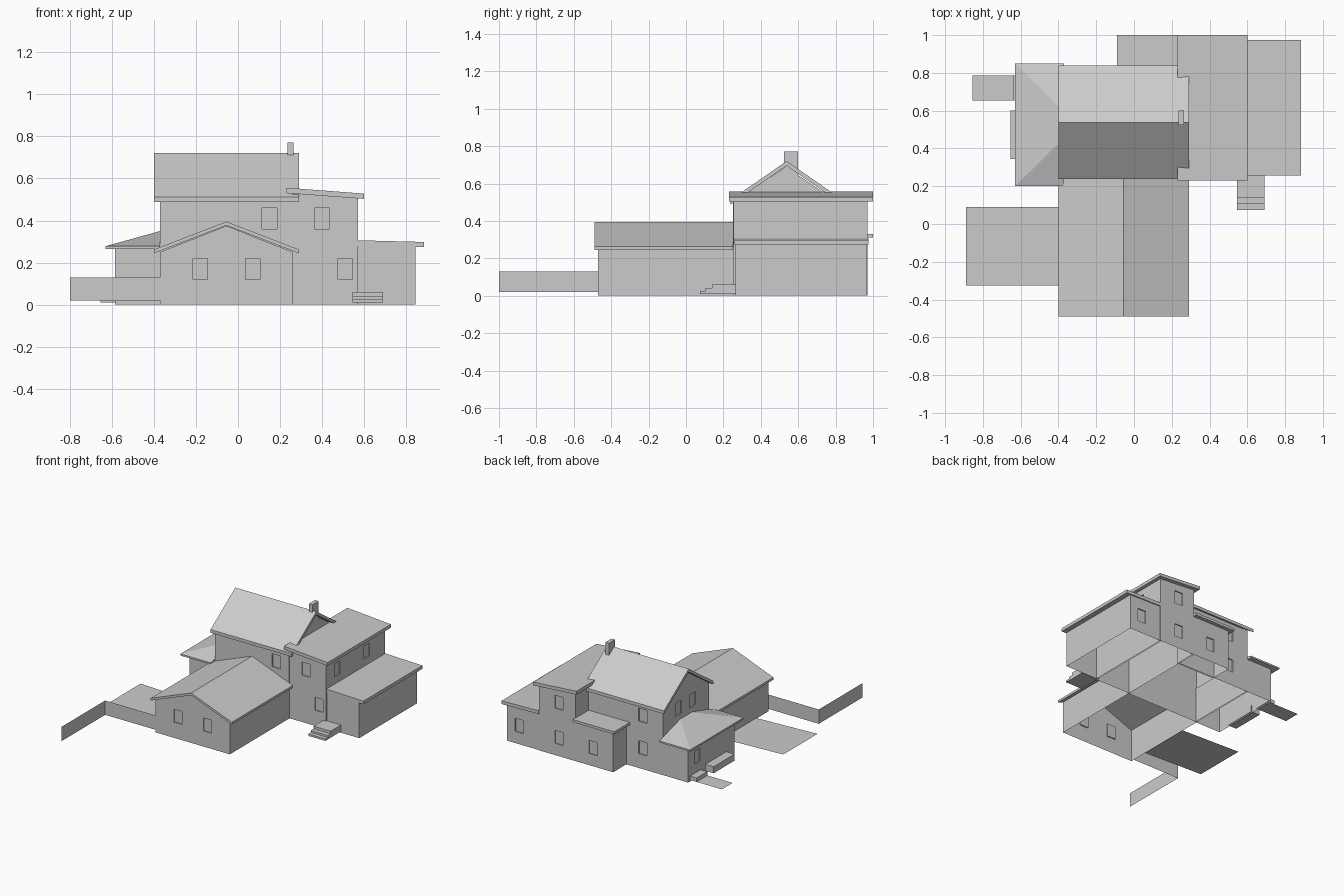
import bpy, bmesh
from mathutils import Vector

if "Cube" in bpy.data.objects:
    bpy.data.objects.remove(bpy.data.objects["Cube"])

grey = bpy.data.materials.new("plain grey")
grey.use_nodes = True
grey.diffuse_color = (0.6, 0.6, 0.6, 1)
grey.node_tree.nodes["Principled BSDF"].inputs["Base Color"].default_value = (0.6, 0.6, 0.6, 1)


def finish(name, bm):
    bmesh.ops.recalc_face_normals(bm, faces=bm.faces)
    mesh = bpy.data.meshes.new(name)
    bm.to_mesh(mesh)
    bm.free()
    mesh.materials.append(grey)
    obj = bpy.data.objects.new(name, mesh)
    bpy.context.collection.objects.link(obj)
    return obj


def prism(name, profile, start, end, along="y"):
    """Extrude a (side, height) profile along x or y."""
    bm = bmesh.new()
    place = (lambda s, z: (s, start, z)) if along == "y" else (lambda s, z: (start, s, z))
    face = bm.faces.new([bm.verts.new(place(s, z)) for s, z in profile])
    out = bmesh.ops.extrude_face_region(bm, geom=[face])
    shift = Vector((0, end - start, 0) if along == "y" else (end - start, 0, 0))
    moved = [g for g in out["geom"] if isinstance(g, bmesh.types.BMVert)]
    bmesh.ops.translate(bm, verts=moved, vec=shift)
    return finish(name, bm)


def box(name, x0, x1, y0, y1, z0, z1):
    return prism(name, [(x0, z0), (x1, z0), (x1, z1), (x0, z1)], y0, y1)


def sheet(name, corners):
    bm = bmesh.new()
    bm.faces.new([bm.verts.new(c) for c in corners])
    return finish(name, bm)


def gable_roof(name, mid, half, ridge, eave, thick, start, end, along):
    prism(name, [(mid - half, eave - thick), (mid - half, eave), (mid, ridge),
                 (mid + half, eave), (mid + half, eave - thick), (mid, ridge - thick)],
          start, end, along)


def open_shell(obj, windows=()):
    """Cut shallow window recesses, then leave only the upright walls."""
    depth = 0.008
    for side, a, u, z in windows:
        w, h = 0.035, 0.05
        if side == "x":
            cutter = box("window_cutter", a - depth, a + depth, u - w, u + w, z - h, z + h)
        else:
            cutter = box("window_cutter", u - w, u + w, a - depth, a + depth, z - h, z + h)
        mod = obj.modifiers.new("window", "BOOLEAN")
        mod.operation, mod.solver, mod.object = "DIFFERENCE", "EXACT", cutter
        bpy.context.view_layer.objects.active = obj
        bpy.ops.object.modifier_apply(modifier=mod.name)
        bpy.data.objects.remove(cutter)
    bm = bmesh.new()
    bm.from_mesh(obj.data)
    lids = [f for f in bm.faces if abs(f.normal.z) > 0.2 and f.calc_area() > 0.01]
    bmesh.ops.delete(bm, geom=lids, context="FACES")
    bm.to_mesh(obj.data)
    bm.free()


# Garage with a front gable
garage = prism("garage_walls", [(-0.37, 0), (0.26, 0), (0.26, 0.25), (-0.055, 0.375), (-0.37, 0.25)],
               -0.47, 0.255)
open_shell(garage, [("y", -0.47, -0.18, 0.17), ("y", -0.47, 0.07, 0.17)])
gable_roof("garage_roof", -0.055, 0.345, 0.395, 0.262, 0.018, -0.49, 0.25, "y")

# Main two-storey block with a ridge from side to side
main = prism("main_walls", [(0.25, 0), (0.81, 0), (0.81, 0.5), (0.535, 0.69), (0.25, 0.5)],
             -0.37, 0.26, "x")
open_shell(main, [("y", 0.25, 0.15, 0.41), ("y", 0.81, -0.2, 0.41), ("y", 0.81, -0.2, 0.16),
                  ("x", -0.37, 0.45, 0.44), ("x", -0.37, 0.62, 0.44)])
gable_roof("main_roof", 0.538, 0.3, 0.72, 0.512, 0.025, -0.4, 0.29, "x")
box("chimney", 0.235, 0.265, 0.525, 0.6, 0.64, 0.77)

# Two-storey side block under a gently sloping roof
side = prism("side_block_walls", [(0.26, 0), (0.57, 0), (0.57, 0.505), (0.26, 0.53)], 0.255, 0.97)
open_shell(side, [("y", 0.255, 0.4, 0.41), ("y", 0.255, 0.51, 0.17), ("x", 0.57, 0.39, 0.41),
                  ("x", 0.57, 0.75, 0.41), ("y", 0.97, 0.4, 0.14), ("y", 0.97, 0.4, 0.41)])
prism("side_block_roof", [(0.23, 0.53), (0.6, 0.503), (0.6, 0.528), (0.23, 0.556)], 0.23, 1.0)

# Low wing
wing = box("low_wing_walls", 0.56, 0.845, 0.265, 0.967, 0, 0.28)
open_shell(wing, [("y", 0.967, 0.74, 0.14)])
prism("low_wing_roof", [(0.57, 0.28), (0.885, 0.273), (0.885, 0.298), (0.57, 0.306)], 0.258, 0.975)

# Rear projection
rear = box("rear_walls", -0.06, 0.27, 0.8, 0.97, 0, 0.315)
open_shell(rear, [("y", 0.97, 0.11, 0.14)])
box("rear_roof", -0.09, 0.265, 0.805, 1.0, 0.31, 0.33)

# Hipped side room
hip = box("side_room_walls", -0.585, -0.36, 0.245, 0.81, 0, 0.27)
open_shell(hip, [("x", -0.585, 0.7, 0.16)])
bm = bmesh.new()
rings = [[bm.verts.new((x, y, z)) for x, y in ((-0.37, 0.2), (-0.63, 0.2), (-0.63, 0.85), (-0.37, 0.85))]
         for z in (0.265, 0.278)]
low, top = rings
r0, r1 = bm.verts.new((-0.37, 0.455, 0.35)), bm.verts.new((-0.37, 0.595, 0.35))
bm.faces.new(low)
for i in range(3):
    bm.faces.new((low[i], low[i + 1], top[i + 1], top[i]))
bm.faces.new((top[0], top[1], r0))
bm.faces.new((top[1], top[2], r1, r0))
bm.faces.new((top[2], top[3], r1))
bm.faces.new((low[3], low[0], top[0], r0, r1, top[3]))
finish("side_room_roof", bm)

# Entrance steps
prism("front_steps", [(0.075, 0.01), (0.075, 0.025), (0.105, 0.025), (0.105, 0.04), (0.14, 0.04),
                      (0.14, 0.06), (0.265, 0.06), (0.265, 0.01)], 0.545, 0.69, "x")
box("side_porch_step", -0.655, -0.58, 0.345, 0.6, 0.01, 0.06)
box("side_door_step", -0.64, -0.58, 0.655, 0.785, 0.01, 0.04)

# Paving and thin boundary walls
sheet("side_path", [(-0.855, 0.655, 0.01), (-0.64, 0.655, 0.01), (-0.64, 0.785, 0.01), (-0.855, 0.785, 0.01)])
sheet("driveway", [(-0.89, -0.325, 0.022), (-0.37, -0.325, 0.005), (-0.37, 0.09, 0.005), (-0.89, 0.09, 0.022)])
path = [(-0.37, -0.47), (-0.8, -0.47), (-0.8, -1.0)]
for i, name in enumerate(("yard_wall_cross", "yard_wall_long")):
    a, b = path[i], path[i + 1]
    sheet(name, [(*a, 0.02), (*b, 0.02), (*b, 0.13), (*a, 0.13)])
